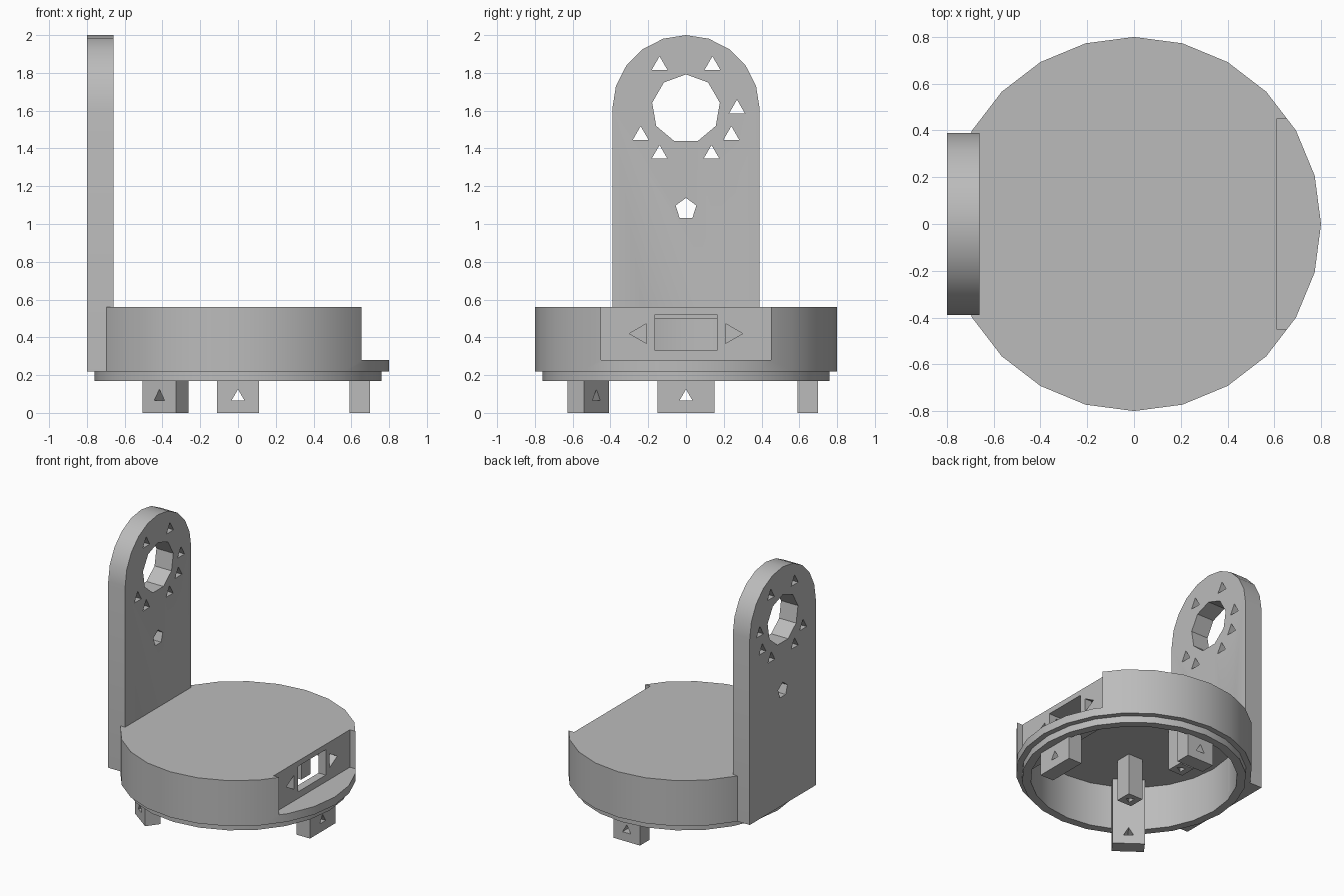
import bpy, bmesh
from math import sin, cos, pi, radians
from mathutils import Matrix

cube = bpy.data.objects.get("Cube")
if cube:
    bpy.data.objects.remove(cube, do_unlink=True)

grey = bpy.data.materials.new("plain_grey")
grey.use_nodes = True
grey.diffuse_color = (0.5, 0.5, 0.5, 1)
grey.node_tree.nodes["Principled BSDF"].inputs["Base Color"].default_value = (0.5, 0.5, 0.5, 1)


def ngon(n, r, cx=0, cy=0, turn=0):
    return [(cx + r * cos(turn + 2 * pi * i / n), cy + r * sin(turn + 2 * pi * i / n)) for i in range(n)]


def rect(a0, a1, b0, b1):
    return [(a0, b0), (a1, b0), (a1, b1), (a0, b1)]


def prism(name, outline, lo, hi, axis="z", spin=0, clip_x=None):
    """Extrude an outline along z or x, then turn it about z."""
    bm = bmesh.new()
    place = (lambda p, t: (p[0], p[1], t)) if axis == "z" else (lambda p, t: (t, p[0], p[1]))
    a = [bm.verts.new(place(p, lo)) for p in outline]
    b = [bm.verts.new(place(p, hi)) for p in outline]
    bm.faces.new(a[::-1])
    bm.faces.new(b)
    for i in range(len(a)):
        j = (i + 1) % len(a)
        bm.faces.new((a[i], a[j], b[j], b[i]))
    if clip_x is not None:
        geom = bm.verts[:] + bm.edges[:] + bm.faces[:]
        bmesh.ops.bisect_plane(bm, geom=geom, plane_co=(clip_x, 0, 0), plane_no=(1, 0, 0), clear_outer=True)
        bmesh.ops.holes_fill(bm, edges=[e for e in bm.edges if e.is_boundary])
    bm.transform(Matrix.Rotation(spin, 4, "Z"))
    bmesh.ops.recalc_face_normals(bm, faces=bm.faces)
    me = bpy.data.meshes.new(name)
    bm.to_mesh(me)
    bm.free()
    me.materials.append(grey)
    ob = bpy.data.objects.new(name, me)
    bpy.context.collection.objects.link(ob)
    return ob


def combine(ob, other, operation="DIFFERENCE"):
    """Apply a boolean and discard the tool object."""
    other.hide_render = True
    mod = ob.modifiers.new("cut", "BOOLEAN")
    mod.operation, mod.solver, mod.object = operation, "EXACT", other
    bpy.context.view_layer.objects.active = ob
    bpy.ops.object.modifier_apply(modifier=mod.name)
    bpy.data.objects.remove(other, do_unlink=True)


def triangle(y, z, r=0.048):
    return ngon(3, r, y, z, pi / 2)


def cut_cavity(ob):
    # Hollow underside, flattened behind the socket wall
    combine(ob, prism("cavity", ngon(24, 0.7), 0.1, 0.5, clip_x=0.55))
    combine(ob, prism("opening", ngon(24, 0.7), 0.1, 0.22))


# Round housing with a stepped lower lip
housing = prism("housing", ngon(24, 0.8), 0.22, 0.56)
combine(housing, prism("lip", ngon(24, 0.76), 0.17, 0.3), "UNION")
cut_cavity(housing)

# Flat recess with socket window and two screw holes
combine(housing, prism("recess", rect(-0.45, 0.45, 0.28, 0.7), 0.61, 0.9, "x"))
combine(housing, prism("window", rect(-0.165, 0.165, 0.33, 0.52), 0.45, 0.7, "x"))
for y in (-0.24, 0.24):
    combine(housing, prism("screw_hole", ngon(3, 0.06, y, 0.42, pi if y < 0 else 0), 0.5, 0.7, "x"))

# Upright bracket with a rounded top
arch = [(0.39 * cos(pi * i / 10), 1.61 + 0.39 * sin(pi * i / 10)) for i in range(11)]
bracket = prism("bracket", [(-0.39, 0.22), (0.39, 0.22)] + arch, -0.8, -0.66, "x")
cut_cavity(bracket)
holes = [ngon(9, 0.182, 0, 1.61, pi / 2), ngon(5, 0.058, 0, 1.08, pi / 2)]
holes += [triangle(y, z) for y, z in ((-0.14, 1.84), (0.14, 1.84), (0.27, 1.61), (0.24, 1.47),
                                      (0.135, 1.37), (-0.14, 1.37), (-0.24, 1.47))]
for outline in holes:
    combine(bracket, prism("bracket_hole", outline, -0.9, -0.5, "x"))

# Three mounting legs, each drilled outward
legs = []
for name, angle, half, top in (("wide_leg", 0, 0.15, 0.24), ("side_leg", 90, 0.11, 0.52), ("rear_leg", 233.5, 0.11, 0.52)):
    turn = radians(angle)
    leg = prism(name, rect(-half, half, 0, top), 0.59, 0.7, "x", turn)
    combine(leg, prism("leg_hole", triangle(0, 0.085, 0.04), 0.5, 0.8, "x", turn))
    legs.append(leg)

# Inner screw posts
posts = []
for side, y in (("right", -0.27), ("left", 0.27)):
    post = prism(side + "_post", rect(-0.25, -0.13, y - 0.06, y + 0.06), 0.19, 0.52)
    combine(post, prism("post_hole", ngon(3, 0.035, -0.19, y), 0.1, 0.3))
    posts.append(post)

# Smooth curved walls, keep sharp edges
bpy.ops.object.select_all(action="DESELECT")
for ob in [housing, bracket] + legs + posts:
    ob.select_set(True)
bpy.context.view_layer.objects.active = housing
bpy.ops.object.shade_smooth_by_angle(angle=radians(25))
